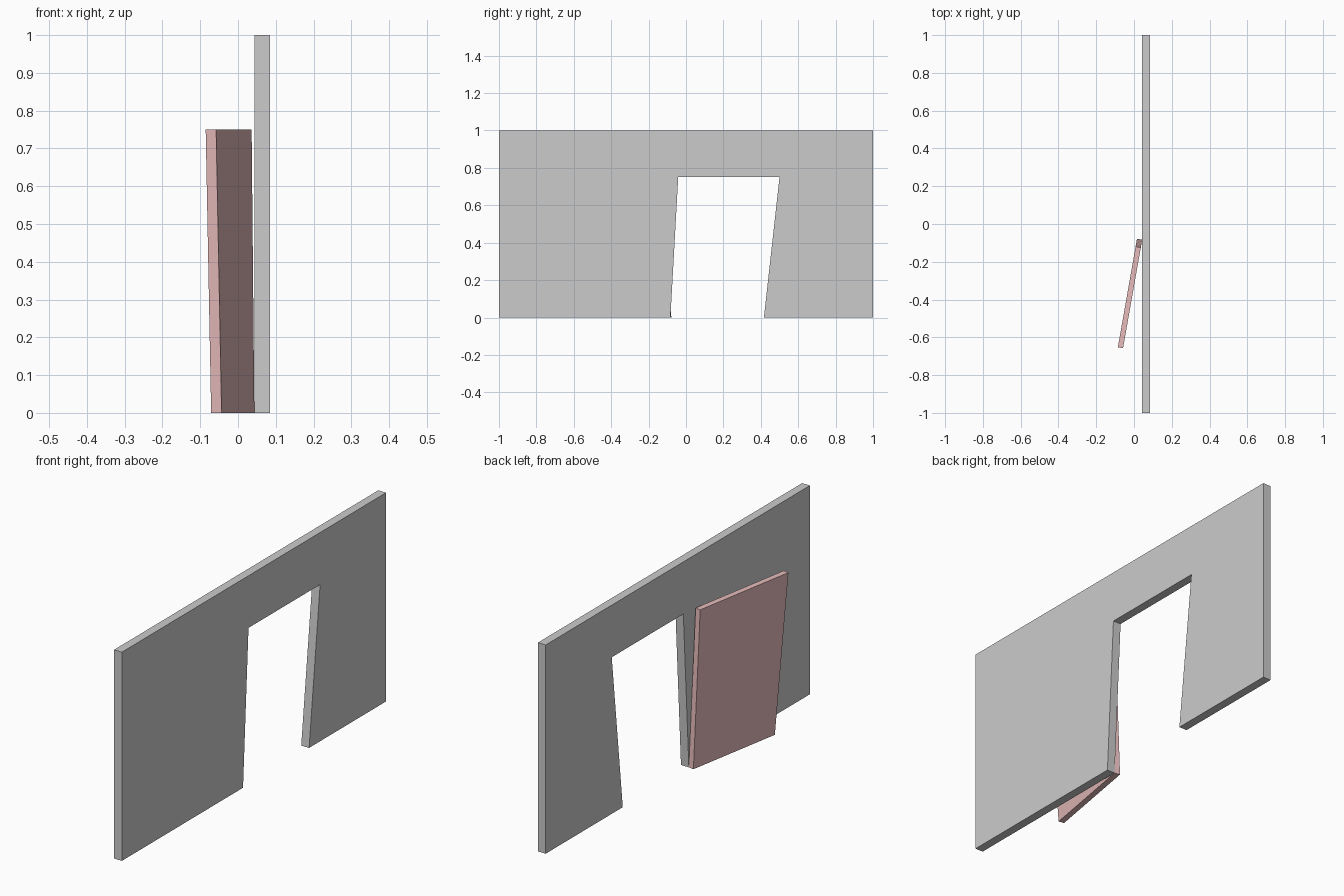
import bpy, bmesh
from math import radians
from mathutils import Matrix, Vector

if "Cube" in bpy.data.objects:
    bpy.data.objects.remove(bpy.data.objects["Cube"])


def slab(name, outline, thickness):
    """Extrude a (y, z) outline from x = 0 along x."""
    bm = bmesh.new()
    face = bm.faces.new([bm.verts.new((0, y, z)) for y, z in outline])
    ext = bmesh.ops.extrude_face_region(bm, geom=[face])
    moved = [v for v in ext["geom"] if isinstance(v, bmesh.types.BMVert)]
    bmesh.ops.translate(bm, verts=moved, vec=Vector((thickness, 0, 0)))
    bmesh.ops.recalc_face_normals(bm, faces=bm.faces[:])
    mesh = bpy.data.meshes.new(name)
    bm.to_mesh(mesh)
    bm.free()
    obj = bpy.data.objects.new(name, mesh)
    bpy.context.collection.objects.link(obj)
    return obj


# Doorway outline, shared by the opening and the door leaf
hinge_y, wall_x, door_h = -0.0833, 0.0433, 0.75
doorway = [(-0.0833, 0), (-0.0417, door_h), (0.5, door_h), (0.4167, 0)]

# Wall with the crooked doorway notched out of its bottom edge
wall = slab("wall", [(-1, 0)] + doorway + [(1, 0), (1, 1), (-1, 1)], 0.0417)
wall.location.x = wall_x

# Door leaf, swung wide open about the vertical hinge
door = slab("door", [(y - hinge_y, z) for y, z in doorway], 0.028)
swing = Matrix.Rotation(radians(170), 4, "Z")
door.data.transform(swing)
door.location = (wall_x, hinge_y, 0)

paint = bpy.data.materials.new("door_paint")
paint.diffuse_color = (0.8, 0.5, 0.5, 1)
paint.use_nodes = True
paint.node_tree.nodes["Principled BSDF"].inputs["Base Color"].default_value = paint.diffuse_color
door.data.materials.append(paint)
